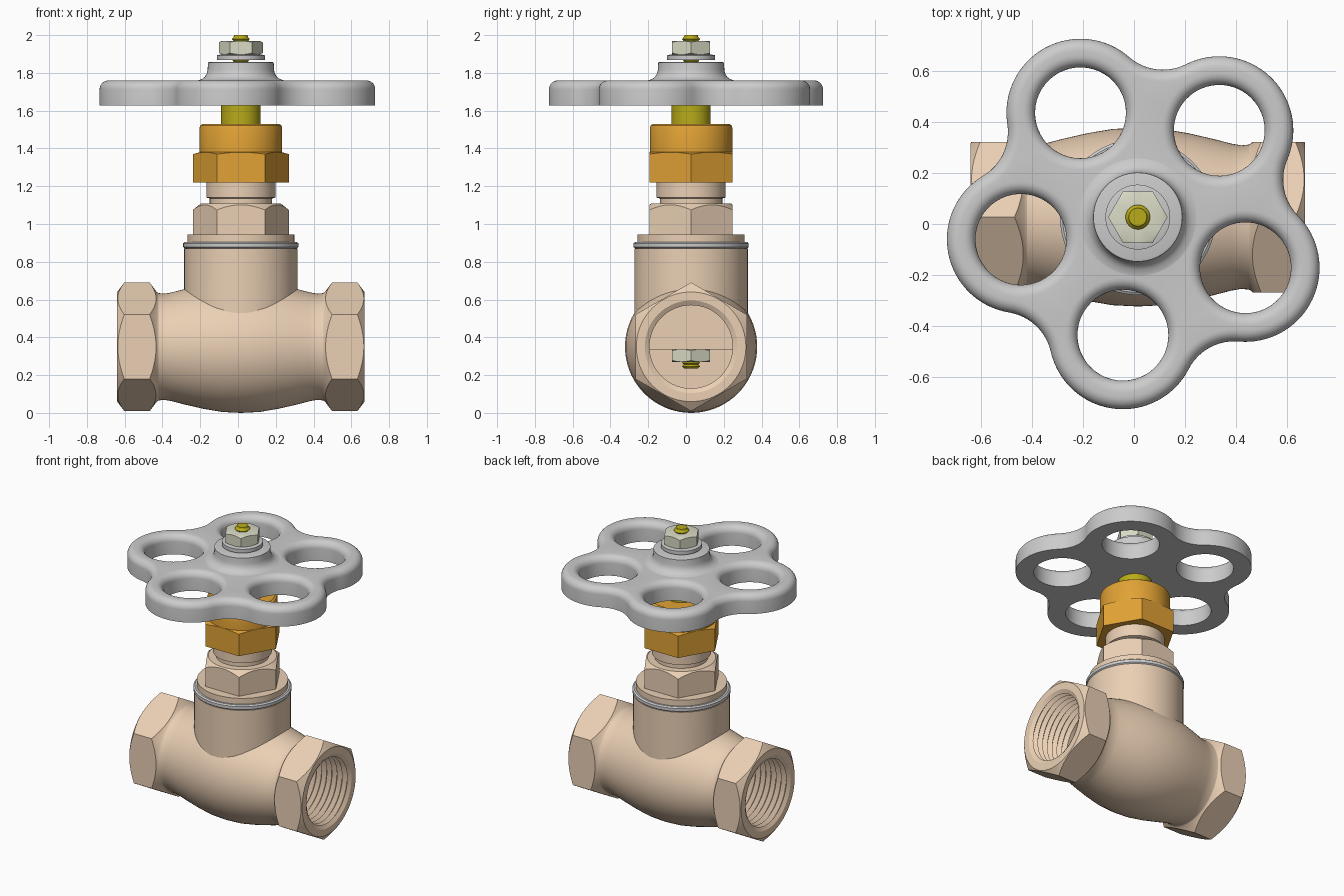
import bpy, bmesh
from math import pi, cos, sin, atan2, sqrt, radians

if "Cube" in bpy.data.objects:
    bpy.data.objects.remove(bpy.data.objects["Cube"])

CX, CY, CZ = 0.015, 0.027, 0.35      # stem axis and height of the pipe axis
N = 72


def material(name, rgb):
    m = bpy.data.materials.new(name)
    m.diffuse_color = (*rgb, 1)
    m.use_nodes = True
    m.node_tree.nodes["Principled BSDF"].inputs["Base Color"].default_value = m.diffuse_color
    return m


BRONZE = material("bronze", (0.83, 0.63, 0.46))
BRASS = material("brass", (0.75, 0.36, 0.035))
STEM = material("stem_brass", (0.48, 0.41, 0.01))
ZINC = material("zinc", (0.70, 0.71, 0.56))


def finish(name, bm, mat=None):
    bmesh.ops.remove_doubles(bm, verts=bm.verts, dist=1e-5)
    bmesh.ops.recalc_face_normals(bm, faces=bm.faces)
    for f in bm.faces:
        f.smooth = True
    for e in bm.edges:
        e.smooth = not (e.is_manifold and e.calc_face_angle(0) > radians(25))
    me = bpy.data.meshes.new(name)
    bm.to_mesh(me)
    bm.free()
    if mat:
        me.materials.append(mat)
    ob = bpy.data.objects.new(name, me)
    bpy.context.collection.objects.link(ob)
    return ob


def bridge(bm, a, b):
    n = len(a)
    for i in range(n):
        bm.faces.new((a[i], a[(i + 1) % n], b[(i + 1) % n], b[i]))


def lathe(name, profile, mat=None, pipe=False, closed=False):
    """Revolve (r, z); a 4-tuple (apothem, z, r0, slope) is a hexagonal ring with chamfer."""
    bm = bmesh.new()
    rings = []
    for p in profile:
        ring = []
        for i in range(N):
            t = 2 * pi * i / N
            r, z = p[0], p[1]
            if len(p) == 4:
                r = p[0] / cos(t % (pi / 3) - pi / 6)
                z += p[3] * max(0, r - p[2])
            x, y = r * cos(t), r * sin(t)
            co = (CX + z, CY + y, CZ + x) if pipe else (CX + x, CY + y, z)
            ring.append(bm.verts.new(co))
        rings.append(ring)
    for a, b in zip(rings, rings[1:]):
        bridge(bm, a, b)
    if closed:
        bridge(bm, rings[-1], rings[0])
    return finish(name, bm, mat)


def thread(r0, r1, z0, z1, turns):
    pts, h = [], (z1 - z0) / turns
    for i in range(turns):
        pts += [(r0, z0 + i * h), (r1, z0 + (i + .5) * h)]
    return pts + [(r0, z1)]


# valve body: barrel, chamfered hexagon ends and threaded bores
half = [(.345, .1), (.328, .2), (.305, .3), (.288, .365), (.281, .405), (.284, .435),
        (.29, .445), (.295, .445, .29, .75), (.295, .655, .29, -.75), (.29, .655),
        (.245, .655)]
half += thread(.22, .245, .64, .37, 7)
mirror = [(p[0], -p[1], *([p[2], -p[3]] if len(p) == 4 else [])) for p in reversed(half)]
lathe("valve_body", [(.35, 0)] + half + [(.22, 0)] + mirror, BRONZE, pipe=True, closed=True)

# neck, its lower edge sunk into the barrel wall
neck = lathe("body_neck", [(.30, .5), (.30, .87), (.1, .87)], BRONZE)
for v in neck.data.vertices:
    if v.co.z < .6:
        v.co.z = CZ + sqrt(max(0, .27 ** 2 - (v.co.y - CY) ** 2))

# inner S-shaped partition
bm = bmesh.new()


def slab(points, offset):
    f = bm.faces.new([bm.verts.new(p) for p in points])
    ext = bmesh.ops.extrude_face_region(bm, geom=[f], use_keep_orig=True)
    for v in ext["geom"]:
        if isinstance(v, bmesh.types.BMVert):
            v.co.x += offset[0]
            v.co.z += offset[1]


for s in (1, -1):
    slab([(CX + s * .30, CY + .23 * cos(pi * i / 24), CZ - .005 + s * .23 * sin(pi * i / 24))
          for i in range(25)], (-s * .03, 0))
slab([(CX + x, CY + y, .335) for x, y in ((-.3, -.225), (.3, -.225), (.3, .225), (-.3, .225))],
     (0, .02))
finish("seat_partition", bm, BRONZE)

# gasket and bonnet
lathe("gasket", [(.1, .87), (.295, .87), (.305, .878), (.305, .898), (.295, .905), (.1, .905)])
lathe("bonnet", [(.1, .905), (.283, .905), (.283, .945), (.215, .945), (.22, .945, 1, 0),
                 (.22, 1.108, .212, -.8), (.212, 1.108), (.165, 1.108), (.165, 1.135),
                 (.183, 1.14), (.183, 1.225), (.05, 1.225)], BRONZE)

# packing nut
lathe("packing_nut", [(.1, 1.22), (.21, 1.22), (.22, 1.22, 1, 0), (.22, 1.38, .2195, -.3),
                      (.2185, 1.38), (.2185, 1.51), (.214, 1.522), (.203, 1.53), (.09, 1.53)], BRASS)

# stem with threaded ends
lathe("stem", [(0, .235), (.036, .235)] + thread(.038, .048, .237, .33, 5)
      + [(.05, .36), (.05, 1.4), (.104, 1.4), (.104, 1.66), (.05, 1.66), (.05, 1.8)]
      + thread(.038, .048, 1.84, 1.99, 7) + [(.035, 2.0), (0, 2.0)], STEM)


# nuts and washer
def hex_nut(name, z0, z1):
    lathe(name, [(.04, z0), (.098, z0), (.101, z0, .1, .5), (.101, z1, .1, -.5),
                 (.098, z1), (.04, z1)], ZINC, closed=True)


hex_nut("wheel_nut", 1.897, 1.97)
hex_nut("disc_nut", .27, .337)
lathe("wheel_washer", [(.05, 1.868), (.127, 1.868), (.127, 1.893), (.105, 1.898), (.05, 1.898)],
      closed=True)

# handwheel: five ring lobes joined by fillets
D, LOBE, HOLE, FIL = .466, .29, .178, .2
A0, H = radians(46.8), pi / 5
C = D * cos(H) + sqrt((LOBE + FIL) ** 2 - (D * sin(H)) ** 2)
BETA = atan2(C * sin(H), C * cos(H) - D)
G = atan2(D * sin(H), C - D * cos(H))


def arc(a, dist, r, t0, t1, n):
    return [(CX + dist * cos(a) + r * cos(a + t0 + (t1 - t0) * i / n),
             CY + dist * sin(a) + r * sin(a + t0 + (t1 - t0) * i / n)) for i in range(n)]


def outline(d):
    pts = []
    for k in range(5):
        a = A0 + 2 * H * k
        pts += arc(a, D, LOBE - d, -BETA, BETA, 32)
        pts += arc(a + H, C, FIL + d, pi + G, pi - G, 12)
    return pts


R = .047
steps = [(0, 1.628), (0, 1.76 - R)]
steps += [(R * (1 - cos(pi * i / 14)), 1.76 - R + R * sin(pi * i / 14)) for i in range(1, 8)]
shapes = [outline] + [lambda d, k=k: arc(A0 + 2 * H * k, D, HOLE + d, 0, 2 * pi, 48)
                      for k in range(5)]
bm = bmesh.new()
caps = ([], [])
for shape in shapes:
    rings = [[bm.verts.new((x, y, z)) for x, y in shape(d)] for d, z in steps]
    for a, b in zip(rings, rings[1:]):
        bridge(bm, a, b)
    for cap, ring in zip(caps, (rings[0], rings[-1])):
        cap += [bm.edges.get((ring[i - 1], ring[i])) for i in range(len(ring))]
for cap, nz in zip(caps, (-1, 1)):
    bmesh.ops.triangle_fill(bm, edges=cap, use_beauty=True, normal=(0, 0, nz))
finish("handwheel", bm)

# wheel hub with flared foot
lathe("wheel_hub", [(.238, 1.758), (.225, 1.761), (.205, 1.768), (.19, 1.78), (.18, 1.798),
                    (.176, 1.815), (.174, 1.855), (.165, 1.858), (.05, 1.858)])
